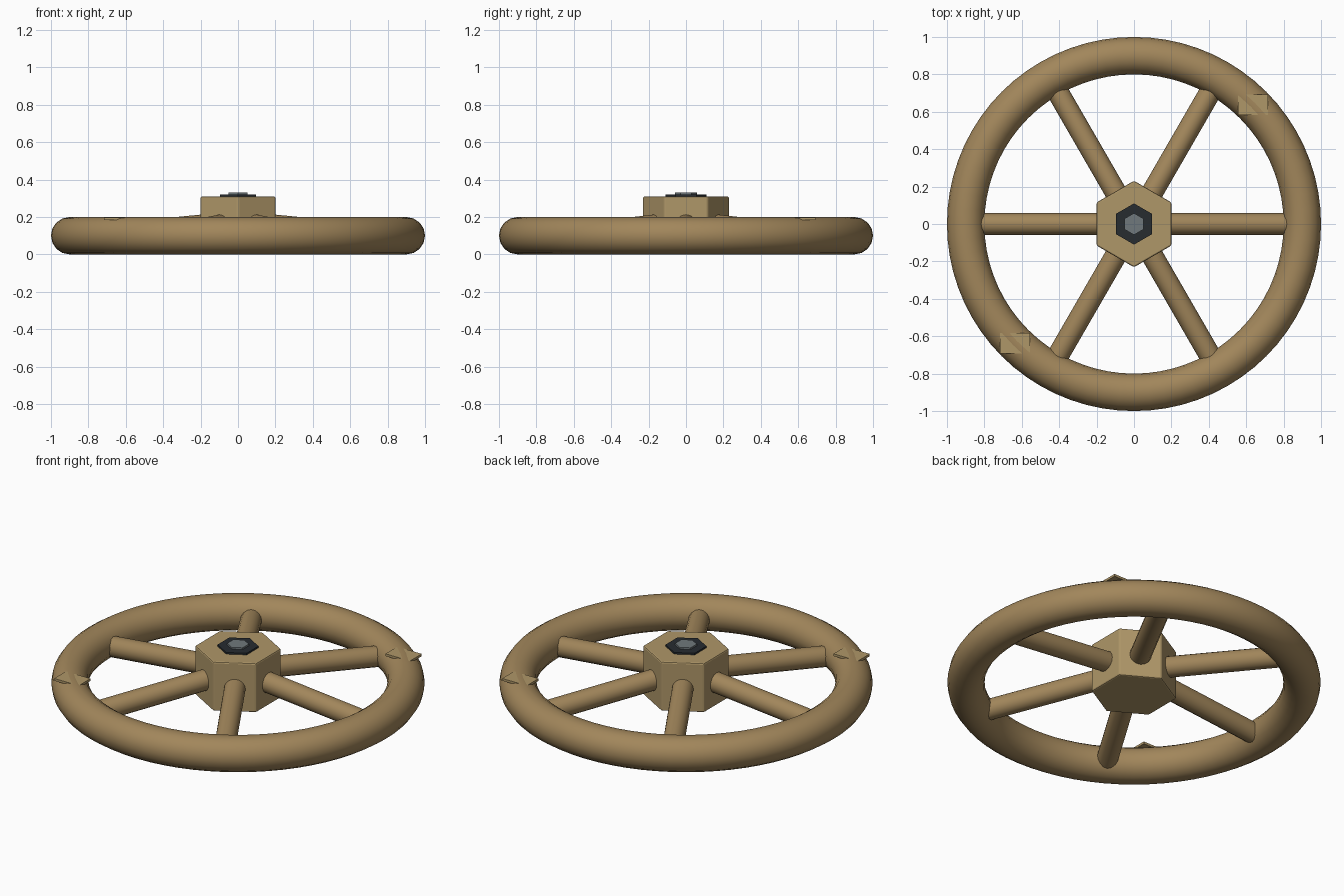
import bpy
from math import cos, sin, pi, radians
from mathutils import Vector

if "Cube" in bpy.data.objects:
    bpy.data.objects.remove(bpy.data.objects["Cube"])


def material(name, rgb):
    m = bpy.data.materials.new(name)
    m.diffuse_color = (*rgb, 1)
    m.use_nodes = True
    m.node_tree.nodes["Principled BSDF"].inputs["Base Color"].default_value = m.diffuse_color
    return m


BRONZE = material("bronze", (0.36, 0.24, 0.105))
BRASS = material("light_bronze", (0.43, 0.31, 0.14))
DARK = material("dark_steel", (0.02, 0.025, 0.03))
STEEL = material("steel", (0.16, 0.19, 0.20))


def finish(name, mat, bevel=0.0, smooth=False):
    ob = bpy.context.object
    ob.name = name
    ob.data.materials.append(mat)
    if bevel:
        mod = ob.modifiers.new("bevel", 'BEVEL')
        mod.width, mod.segments = bevel, 2
    if smooth:
        bpy.ops.object.shade_smooth_by_angle(angle=radians(35))
    return ob


def hex_prism(name, radius, z0, z1, mat, bevel=0.0):
    bpy.ops.mesh.primitive_cylinder_add(vertices=6, radius=radius, depth=z1 - z0,
                                        location=(0, 0, (z0 + z1) / 2))
    return finish(name, mat, bevel)


def rod(name, start, end, radius, mat):
    a, b = Vector(start), Vector(end)
    d = b - a
    bpy.ops.mesh.primitive_cylinder_add(vertices=16, radius=radius, depth=d.length,
                                        location=(a + b) / 2,
                                        rotation=d.to_track_quat('Z', 'Y').to_euler())
    return finish(name, mat, smooth=True)


# Round rim
bpy.ops.mesh.primitive_torus_add(major_radius=0.9, minor_radius=0.1, major_segments=72,
                                 minor_segments=16, location=(0, 0, 0.1))
finish("rim", BRONZE, smooth=True)

# Hexagonal hub, nut and stem end
hex_prism("hub", 0.231, 0.02, 0.31, BRASS, 0.008)
hex_prism("nut", 0.11, 0.29, 0.32, DARK)
hex_prism("stem_end", 0.058, 0.29, 0.33, STEEL)

# Six spokes rising slightly towards the hub
for i in range(6):
    c, s = cos(i * pi / 3), sin(i * pi / 3)
    rod(f"spoke_{i + 1}", (0.1 * c, 0.1 * s, 0.164), (0.86 * c, 0.86 * s, 0.09),
        0.058, BRONZE)

# Thin direction plates sunk into the crest of the rim
for side in (1, -1):
    bpy.ops.mesh.primitive_cube_add(size=1, location=(0.637 * side, 0.637 * side, 0.190))
    bpy.context.object.scale = (0.16, 0.11, 0.014)
    finish("marker_plate_" + ("back" if side > 0 else "front"), BRASS)
